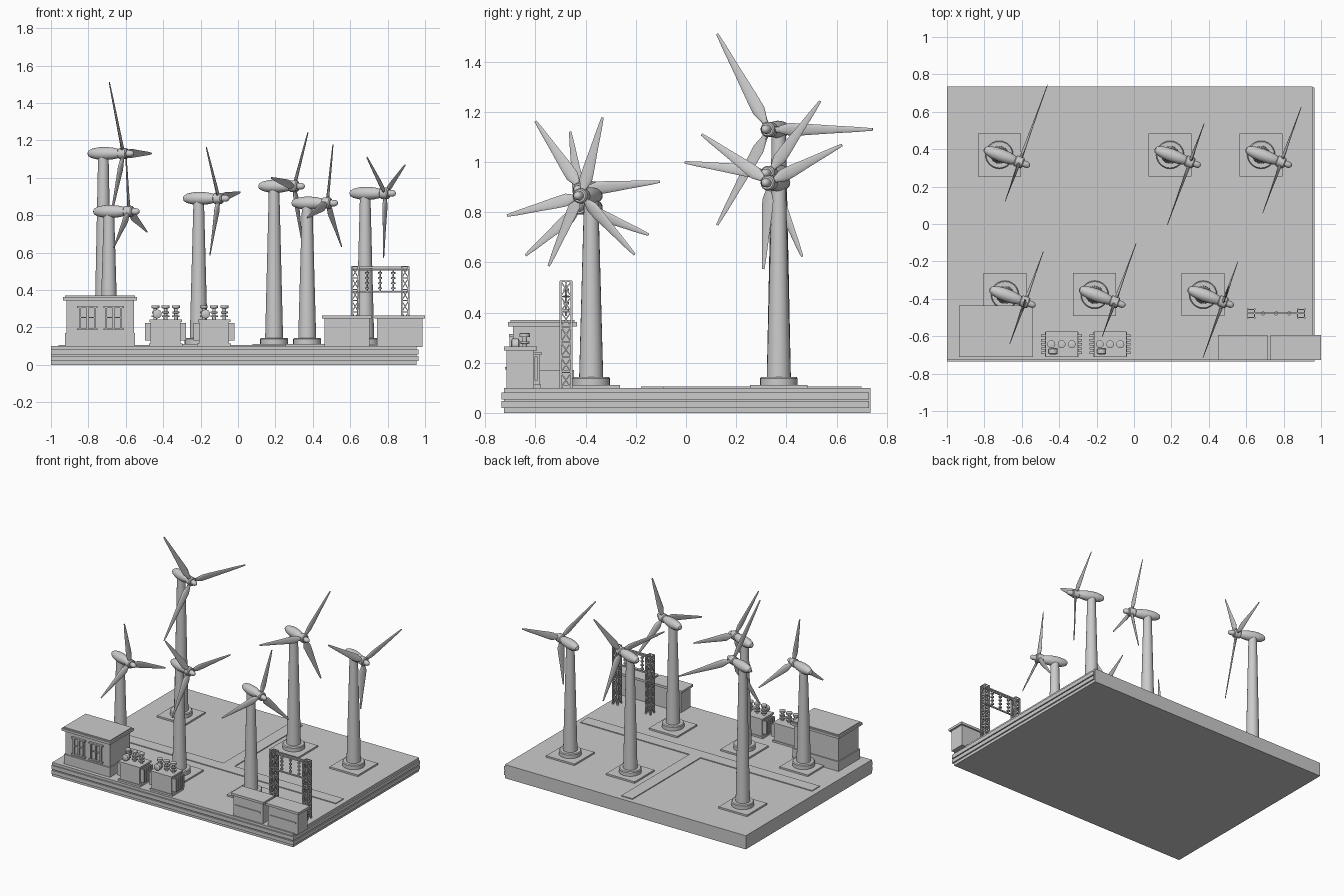
import bpy, bmesh
from math import sin, cos, pi, radians
from mathutils import Matrix, Vector

if "Cube" in bpy.data.objects:
    bpy.data.objects.remove(bpy.data.objects["Cube"])


def finish(bm, name, smooth=False):
    bmesh.ops.recalc_face_normals(bm, faces=bm.faces[:])
    me = bpy.data.meshes.new(name)
    bm.to_mesh(me)
    bm.free()
    ob = bpy.data.objects.new(name, me)
    bpy.context.collection.objects.link(ob)
    if smooth:
        bpy.ops.object.select_all(action='DESELECT')
        ob.select_set(True)
        bpy.context.view_layer.objects.active = ob
        bpy.ops.object.shade_smooth_by_angle(angle=radians(35))
    return ob


def add_box(bm, x0, x1, y0, y1, z0, z1):
    m = Matrix.Translation(((x0 + x1) / 2, (y0 + y1) / 2, (z0 + z1) / 2)) \
        @ Matrix.Diagonal((x1 - x0, y1 - y0, z1 - z0, 1))
    bmesh.ops.create_cube(bm, size=1, matrix=m)


def boxes(name, specs):
    bm = bmesh.new()
    for s in specs:
        add_box(bm, *s)
    return finish(bm, name)


def add_bar(bm, a, b, w=0.006):
    a, b = Vector(a), Vector(b)
    d = b - a
    m = Matrix.Translation((a + b) / 2) @ d.to_track_quat('Z', 'Y').to_matrix().to_4x4() \
        @ Matrix.Diagonal((w, w, d.length, 1))
    bmesh.ops.create_cube(bm, size=1, matrix=m)


def loft(bm, rings):
    rings = [[bm.verts.new(p) for p in r] for r in rings]
    n = len(rings[0])
    for r, s in zip(rings, rings[1:]):
        for i in range(n):
            bm.faces.new((r[i], r[(i + 1) % n], s[(i + 1) % n], s[i]))
    bm.faces.new(rings[0])
    bm.faces.new(rings[-1])


def add_lathe(bm, profile, mat, n=24):
    # profile of (height, radius) turned about local z, placed by mat
    loft(bm, [[mat @ Vector((r * cos(2 * pi * i / n), r * sin(2 * pi * i / n), h))
               for i in range(n)] for h, r in profile])


T = Matrix.Translation
Z0 = 0.1

# Ground slab with trim bands on the front and right edges
boxes("ground_slab", [(-1, 0.955, -0.725, 0.735, 0, Z0)])
boxes("slab_trim", [s for z0, z1 in ((0.02, 0.047), (0.054, 0.082)) for s in
                    ((-1, 0.965, -0.735, -0.72, z0, z1), (0.95, 0.965, -0.72, 0.73, z0, z1))])
# Roads
boxes("cross_road", [(-0.96, 0.92, -0.18, -0.09, Z0 - .01, 0.106)])
boxes("spur_road", [(-0.055, 0.035, -0.09, 0.70, Z0 - .01, 0.106)])


def turbine(i, x, y, z, length, phase):
    # square foundation
    boxes(f"foundation_{i}", [(x - .115, x + .115, y - .115, y + .115, Z0 - .01, 0.112)])
    # base ring and tapered tower
    bm = bmesh.new()
    add_lathe(bm, [(0.11, .075), (0.138, .075), (0.144, .07)], T((x, y, 0)))
    add_lathe(bm, [(0.14, .048), (z - .01, .028)], T((x, y, 0)))
    finish(bm, f"tower_{i}", True)
    # nacelle, hub and nose along the wind axis
    frame = T((x, y, z)) @ Matrix.Rotation(radians(-20), 4, 'Z')
    axis = frame @ Matrix.Rotation(pi / 2, 4, 'Y')
    bm = bmesh.new()
    add_lathe(bm, [(-.088, .004), (-.083, .015), (-.065, .025), (-.03, .033), (.01, .035),
                   (.05, .032), (.08, .026), (.095, .02)], axis)
    finish(bm, f"nacelle_{i}", True)
    bm = bmesh.new()
    add_lathe(bm, [(.088, .024), (.092, .03), (.13, .03), (.136, .025)], axis)
    add_lathe(bm, [(.13, .018), (.16, .017), (.17, .011), (.174, .003)], axis)
    finish(bm, f"hub_{i}", True)
    # three lofted blades: (fraction of length, chord, thickness)
    bm = bmesh.new()
    stations = [(.03, .022, .02), (.09, .026, .018), (.2, .052, .013), (.32, .048, .010),
                (.6, .032, .007), (.85, .02, .005), (1, .010, .004)]
    for k in range(3):
        m = frame @ T((.114, 0, 0)) @ Matrix.Rotation(radians(phase + 120 * k), 4, 'X')
        rings = []
        for s, c, t in stations:
            tw = radians(14 * (1 - s))
            ring = []
            for j in range(10):
                a = 2 * pi * j / 10
                u, v = c / 2 * cos(a), t / 2 * sin(a)
                ring.append(m @ Vector((v * cos(tw) + u * sin(tw), s * length,
                                        u * cos(tw) - v * sin(tw))))
            rings.append(ring)
        loft(bm, rings)
    finish(bm, f"blades_{i}", True)


for i, t in enumerate([(-.72, .37, 1.13, .44, 0), (.193, .37, .955, .36, 53),
                       (.68, .37, .917, .345, 26), (-.69, -.378, .82, .305, 99),
                       (-.21, -.378, .89, .335, 5.5), (.37, -.378, .865, .325, 74)]):
    turbine(i + 1, *t)

# Control house
boxes("house_walls", [(-.917, -.557, -.69, -.455, Z0, .35)])
boxes("house_plinth", [(-.925, -.55, -.698, -.447, Z0, .17)])
boxes("house_roof", [(-.935, -.54, -.71, -.435, .345, .362), (-.925, -.55, -.70, -.445, .36, .37)])
frames = []
for x in (-.805, -.665):
    frames += [(x - .045 + d, x - .035 + d, -.703, -.685, .19, .315) for d in (0, .04, .08)]
    frames += [(x - .055, x + .055, -.705, -.685, z, z + .01) for z in (.185, .305)]
    frames += [(x - .045, x + .045, -.7, -.685, .25, .257)]
boxes("house_windows", frames)

# Transformers with cooling fins, bushings and conservator
for i, x in enumerate((-.387, -.128)):
    y = -.643
    boxes(f"transformer_tank_{i + 1}", [(x - .08, x + .08, y - .06, y + .06, Z0, .235),
                                       (x - .087, x + .087, y - .067, y + .067, .23, .243),
                                       (x - .09, x + .09, y - .065, y + .065, Z0, .113)])
    boxes(f"cooling_fins_{i + 1}", [
        (*sorted((x + s * .075, x + s * .11)), y + d - .006, y + d + .006, .13, .225)
        for s in (-1, 1) for d in (-.045, -.022, 0, .022, .045)])
    bm = bmesh.new()
    for d in (-.055, 0, .055):
        add_lathe(bm, [(.24, .01), (.255, .01), (.256, .02), (.264, .02), (.265, .009), (.275, .009),
                       (.276, .019), (.284, .019), (.285, .009), (.302, .009), (.303, .021),
                       (.316, .021), (.318, .015)], T((x + d, y, 0)), 16)
    finish(bm, f"bushings_{i + 1}", True)
    bm = bmesh.new()
    add_lathe(bm, [(-.055, .015), (-.05, .024), (-.025, .024), (-.02, .015)],
              T((x - .045, y, .272)) @ Matrix.Rotation(-pi / 2, 4, 'X'), 16)
    finish(bm, f"conservator_{i + 1}", True)

# Switchgear cabinets at the front right
for i, (a, b) in enumerate(((.45, .715), (.73, 1.0))):
    boxes(f"cabinet_body_{i + 1}", [(a + .013, b - .013, -.715, -.605, Z0 - .005, .25)])
    boxes(f"cabinet_lid_{i + 1}", [(a, b, -.726, -.594, .248, .265)])
    boxes(f"cabinet_rail_{i + 1}", [(a + .03, b - .03, -.721, -.71, .172, .182)])

# Lattice gantry: two braced posts and crossbeams
bm = bmesh.new()
y0, y1, top = -.5, -.457, .525
for x0 in (.608, .875):
    x1 = x0 + .037
    corners = [(x0, y0), (x1, y0), (x1, y1), (x0, y1)]
    for c in corners:
        add_bar(bm, (*c, Z0), (*c, top), .008)
    steps = 7
    h = (top - Z0) / steps
    for k in range(steps):
        za, zb = Z0 + k * h, Z0 + (k + 1) * h
        for c, d in zip(corners, corners[1:] + corners[:1]):
            add_bar(bm, (*c, za), (*d, zb), .005)
            add_bar(bm, (*d, za), (*c, zb), .005)
            add_bar(bm, (*c, zb), (*d, zb), .005)
for z in (.52, .508, .39):
    add_bar(bm, (.608, -.478, z), (.912, -.478, z), .009)
finish(bm, "gantry")

# Insulator strings
bm = bmesh.new()
for x in (.69, .76, .83):
    prof = [(.39, .004)]
    for k in range(4):
        z = .405 + k * .027
        prof += [(z, .004), (z + .001, .011), (z + .009, .011), (z + .01, .004)]
    add_lathe(bm, prof + [(.51, .004)], T((x, -.478, 0)), 12)
finish(bm, "insulator_strings", True)
